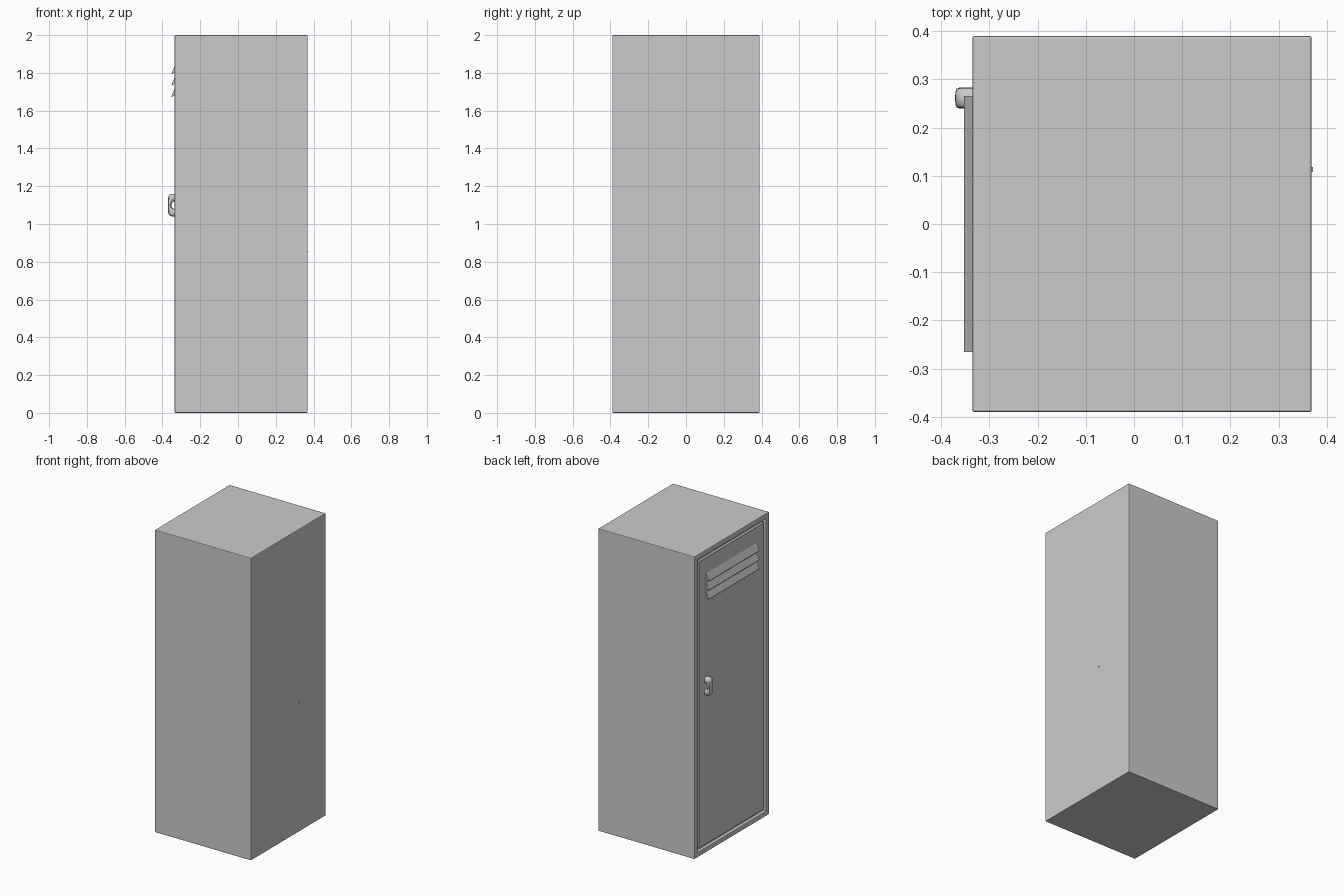
import bpy, bmesh, math
from mathutils import Vector

if "Cube" in bpy.data.objects:
    bpy.data.objects.remove(bpy.data.objects["Cube"])

FACE = -0.335   # plane of the door side
BACK = 0.368


def make_object(name, bm):
    bmesh.ops.recalc_face_normals(bm, faces=bm.faces)
    mesh = bpy.data.meshes.new(name)
    bm.to_mesh(mesh)
    bm.free()
    ob = bpy.data.objects.new(name, mesh)
    bpy.context.collection.objects.link(ob)
    return ob


def box_bm(lo, hi):
    bm = bmesh.new()
    bmesh.ops.create_cube(bm, size=1)
    for v in bm.verts:
        v.co = Vector([(a + b) / 2 + c * (b - a) for a, b, c in zip(lo, hi, v.co)])
    return bm


def bevel(ob, width, segments=1):
    m = ob.modifiers.new("bevel", "BEVEL")
    m.width, m.segments = width, segments


def smooth(ob):
    bpy.ops.object.select_all(action='DESELECT')
    ob.select_set(True)
    bpy.context.view_layer.objects.active = ob
    bpy.ops.object.shade_smooth_by_angle(angle=math.radians(40))


# Cabinet shell with a shallow door opening on the -x side
bm = box_bm((FACE, -0.39, 0), (BACK, 0.39, 2))
bm.normal_update()
front = min(bm.faces, key=lambda f: f.calc_center_median().x)
bmesh.ops.inset_region(bm, faces=[front], thickness=0.047)
bmesh.ops.translate(bm, verts=front.verts, vec=(0, 0, 0))
opening = bmesh.ops.extrude_discrete_faces(bm, faces=[front])["faces"][0]
bmesh.ops.translate(bm, verts=opening.verts, vec=(0.02, 0, 0))
bevel(make_object("cabinet_body", bm), 0.004, 2)

# Door panel set in the opening with a thin gap all round
door = make_object("door", box_bm((FACE + 0.002, -0.338, 0.052), (FACE + 0.021, 0.338, 1.948)))
bevel(door, 0.002)

# Three slanted vent louvers
for i in range(3):
    z = 1.672 + 0.06 * i
    profile = [(FACE + 0.004, z + 0.056), (-0.352, z + 0.004), (-0.350, z), (FACE + 0.004, z + 0.012)]
    bm = bmesh.new()
    f = bm.faces.new([bm.verts.new((x, -0.265, h)) for x, h in profile])
    ext = bmesh.ops.extrude_face_region(bm, geom=[f])["geom"]
    bmesh.ops.translate(bm, verts=[v for v in ext if isinstance(v, bmesh.types.BMVert)], vec=(0, 0.53, 0))
    make_object(f"vent_louver_{i + 1}", bm)

# Pull handle: rounded section swept along an arch that stands off the door
bm = bmesh.new()
rings = []
N, S = 16, 12


def root(v, p):
    return math.copysign(abs(v) ** p, v)


for i in range(N + 1):
    t = math.pi * (i / N - 0.5)
    c, s = max(math.cos(t), 0), math.sin(t)
    outer = Vector((-0.038 * root(c, 0.45), 0, 0.06 * root(s, 0.45)))
    inner = Vector((-0.020 * c, 0, 0.021 * s))
    mid, half = (outer + inner) / 2, (outer - inner) / 2
    ring = []
    for k in range(S):
        a = 2 * math.pi * k / S
        off = half * root(math.cos(a), 0.7) + Vector((0, 0.0215 * root(math.sin(a), 0.7), 0))
        ring.append(bm.verts.new(Vector((FACE + 0.002, 0.261, 1.1)) + mid + off))
    rings.append(ring)
for a, b in zip(rings, rings[1:]):
    for k in range(S):
        bm.faces.new((a[k], a[(k + 1) % S], b[(k + 1) % S], b[k]))
bm.faces.new(rings[0])
bm.faces.new(rings[-1])
smooth(make_object("door_handle", bm))

# Tiny rivet on the opposite side
make_object("side_rivet", box_bm((BACK - 0.004, 0.108, 0.851), (BACK + 0.003, 0.118, 0.857)))
